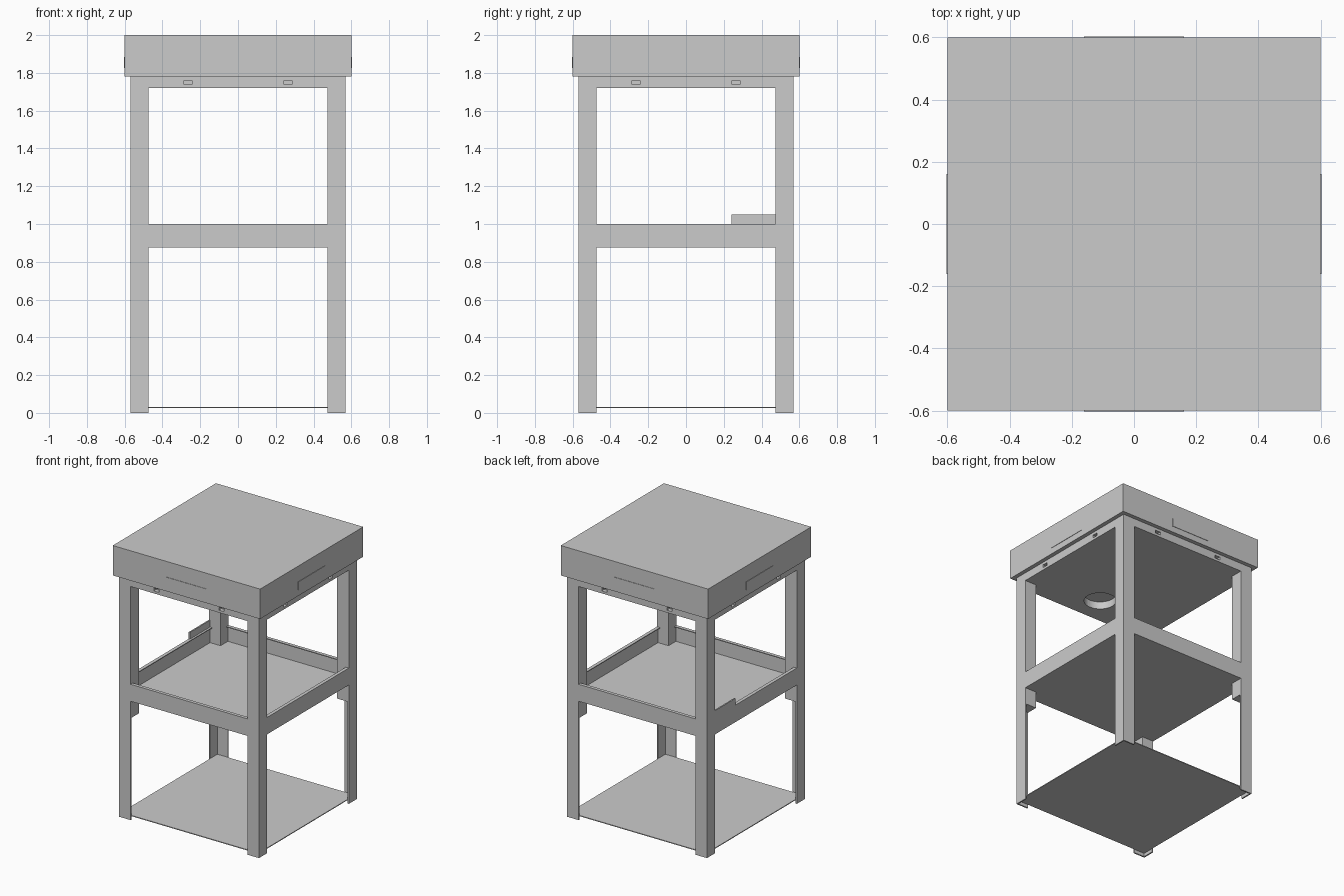
import bpy
from math import pi
from mathutils import Matrix, Vector

if "Cube" in bpy.data.objects:
    bpy.data.objects.remove(bpy.data.objects["Cube"])


def box(name, x0, x1, y0, y1, z0, z1, turn=0):
    """Axis-aligned box, optionally turned about z by quarter turns."""
    rot = Matrix.Rotation(turn * pi / 2, 3, 'Z')
    pts = [rot @ Vector((x, y, z)) for x in (x0, x1) for y in (y0, y1) for z in (z0, z1)]
    faces = [(0, 1, 3, 2), (4, 6, 7, 5), (0, 4, 5, 1), (2, 3, 7, 6), (0, 2, 6, 4), (1, 5, 7, 3)]
    me = bpy.data.meshes.new(name)
    me.from_pydata(pts, [], faces)
    ob = bpy.data.objects.new(name, me)
    bpy.context.collection.objects.link(ob)
    return ob


def prism(name, outline, z0, z1, turn=0):
    """Vertical extrusion of a 2D outline."""
    rot = Matrix.Rotation(turn * pi / 2, 3, 'Z')
    n = len(outline)
    pts = [rot @ Vector((x, y, z)) for z in (z0, z1) for x, y in outline]
    faces = [tuple(reversed(range(n))), tuple(range(n, 2 * n))]
    faces += [(i, (i + 1) % n, n + (i + 1) % n, n + i) for i in range(n)]
    me = bpy.data.meshes.new(name)
    me.from_pydata(pts, [], faces)
    ob = bpy.data.objects.new(name, me)
    bpy.context.collection.objects.link(ob)
    return ob


def cut(target, cutter):
    m = target.modifiers.new("cut", 'BOOLEAN')
    m.operation = 'DIFFERENCE'
    m.solver = 'EXACT'
    m.object = cutter
    cutter.hide_render = True
    cutter.hide_viewport = True


O, I, T = 0.57, 0.475, 0.01   # outer half width, inner post edge, sheet thickness

# Top box, frame slab under it, shelf and floor plate
box("top_box", -0.6, 0.6, -0.6, 0.6, 1.78, 2.0)
frame = box("upper_frame", -O, O, -O, O, 1.72, 1.78)
box("middle_shelf", -O + T, O - T, -O + T, O - T, 0.875, 0.885)
box("floor_plate", -O + T, O - T, -O + T, O - T, 0.025, 0.031)

# Round recess in the underside of the frame
bpy.ops.mesh.primitive_cylinder_add(vertices=48, radius=0.11, depth=0.11, location=(0, -0.36, 1.72))
hole = bpy.context.object
hole.name = "recess_cutter"
cut(frame, hole)

# Angle profile of the lower legs
angle = [(-O, -O), (-I, -O), (-I, -O + T), (-O + T, -O + T), (-O + T, -I), (-O, -I)]

for t in range(4):
    # Corner post: square above, open angle below
    box(f"upper_post_{t}", -O, -I, -O, -I, 0.75, 1.72, t)
    prism(f"lower_leg_{t}", angle, 0, 0.75, t)
    # Sheet rail around the shelf with a folded lip
    box(f"shelf_rail_{t}", -I, I, -O, -O + T, 0.875, 1.0, t)
    box(f"rail_lip_{t}", -I, I, -O + T, -O + 0.025, 0.994, 1.0, t)
    # Shallow raised plate on the top box
    box(f"face_plate_{t}", -0.16, 0.16, -0.603, -0.6, 1.825, 1.885, t)
    # Slots in the frame
    for s in (-0.265, 0.265):
        cut(frame, box(f"slot_cutter_{t}", s - 0.022, s + 0.022, -0.6, -0.54, 1.738, 1.76, t))

# Raised tab on the left rail
box("left_rail_tab", -O, -O + T, 0.24, I, 1.0, 1.05)
